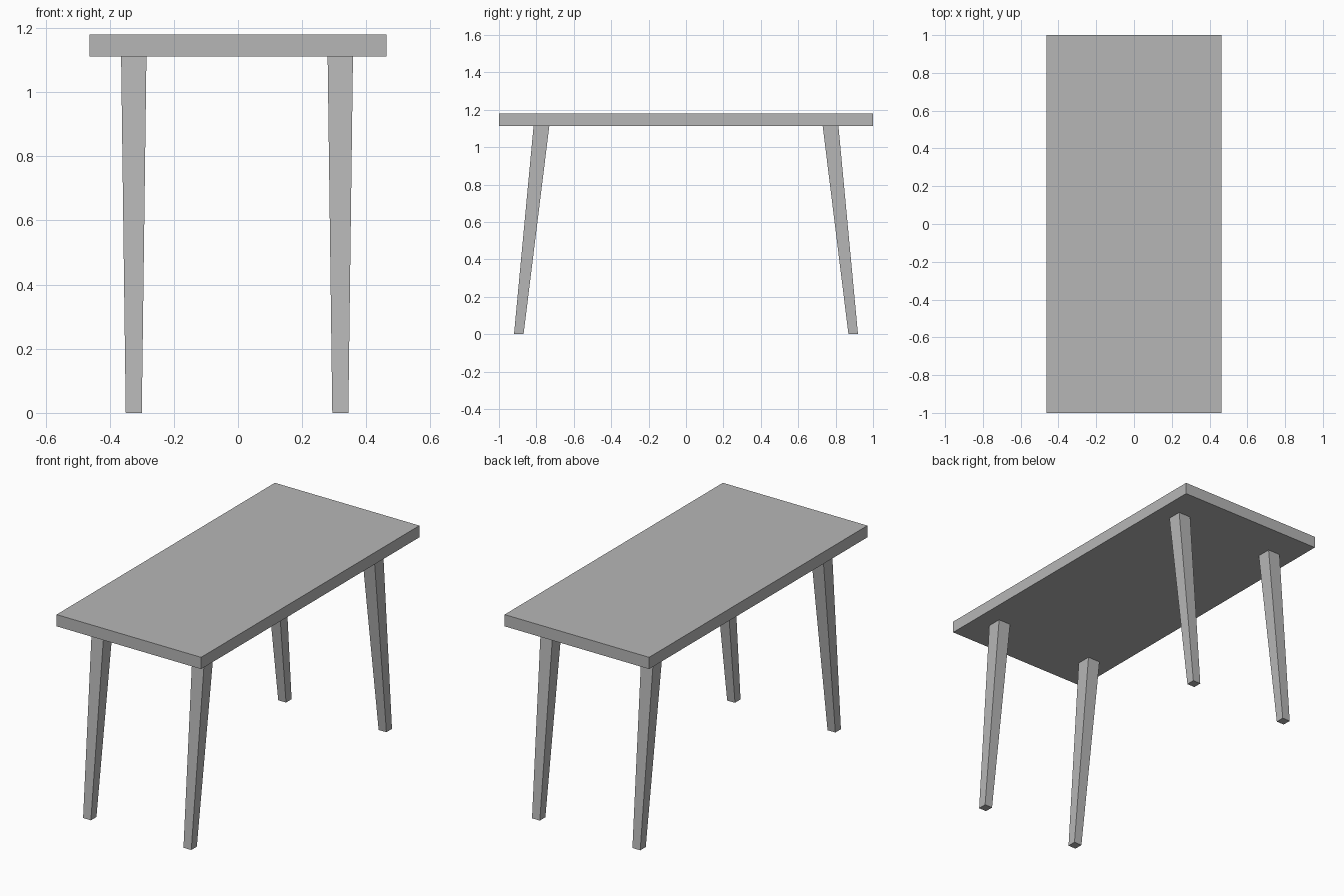
import bpy
import bmesh

cube = bpy.data.objects.get("Cube")
if cube:
    bpy.data.objects.remove(cube, do_unlink=True)

grey = bpy.data.materials.new("plain grey")
grey.use_nodes = True
colour = (0.47, 0.47, 0.47, 1)
grey.diffuse_color = colour
grey.node_tree.nodes["Principled BSDF"].inputs["Base Color"].default_value = colour

TOP_Z, UNDER_Z = 1.18, 1.112


def tapered_box(name, lower, upper):
    """Box between two rectangles, each given as (x, y, z, width, depth)."""
    bm = bmesh.new()
    bmesh.ops.create_cube(bm, size=1)
    for v in bm.verts:
        x, y, z, width, depth = upper if v.co.z > 0 else lower
        v.co = (x + v.co.x * width, y + v.co.y * depth, z)
    mesh = bpy.data.meshes.new(name)
    bm.to_mesh(mesh)
    bm.free()
    mesh.materials.append(grey)
    obj = bpy.data.objects.new(name, mesh)
    bpy.context.collection.objects.link(obj)
    return obj


# Rectangular slab
tapered_box("table_top", (0, 0, UNDER_Z, 0.927, 2), (0, 0, TOP_Z, 0.927, 2))

# Four tapered legs, splayed towards the two short ends
for side, x in (("right", -0.325), ("left", 0.319)):
    for end, sign in (("front", -1), ("back", 1)):
        tapered_box(f"{end}_{side}_leg",
                    (x, sign * 0.894, 0, 0.05, 0.051),
                    (x, sign * 0.773, UNDER_Z, 0.079, 0.084))
